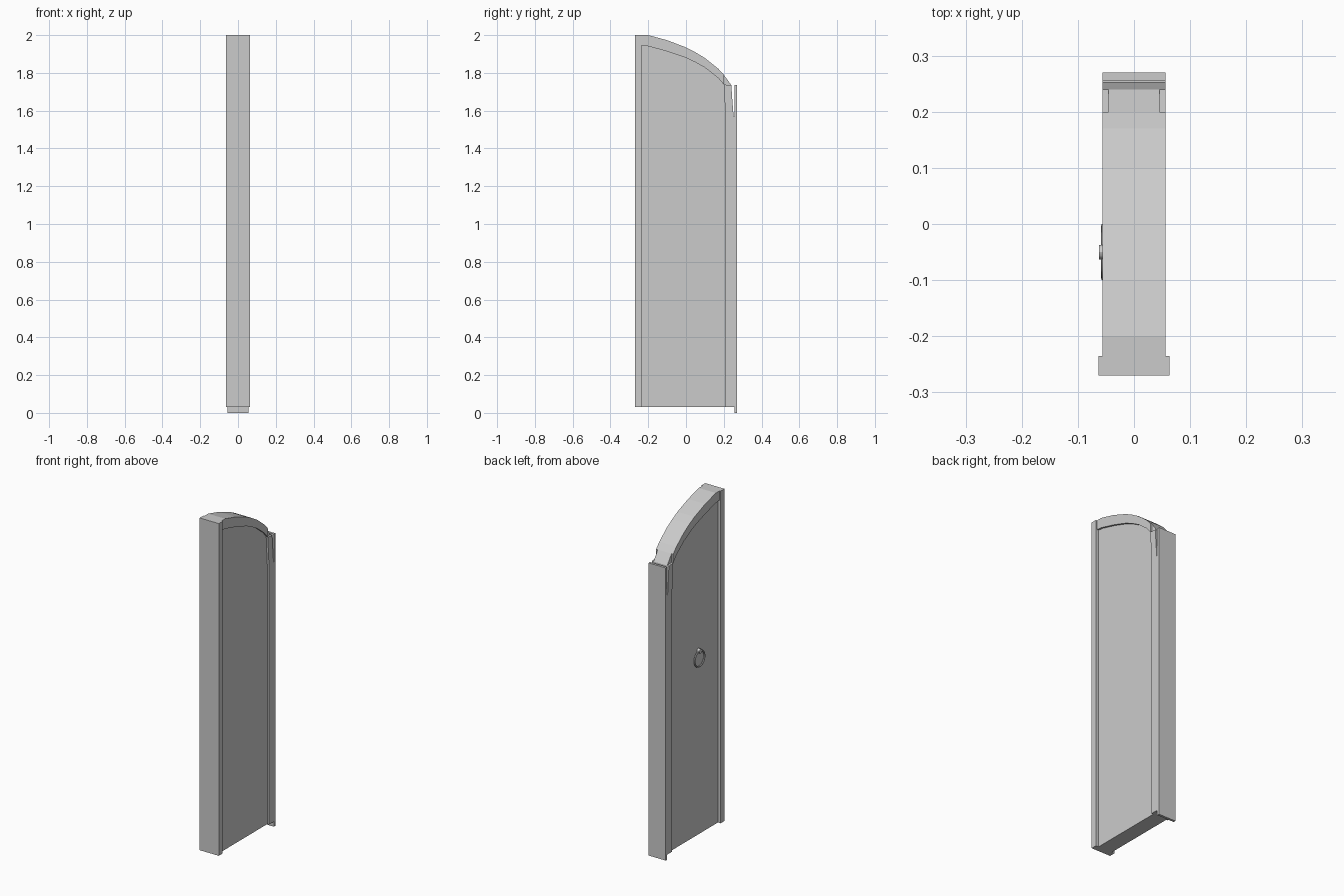
import bpy, bmesh, math

if "Cube" in bpy.data.objects:
    bpy.data.objects.remove(bpy.data.objects["Cube"])


def slab(name, outline, x0, x1):
    """Extrude a (y, z) outline from x0 to x1."""
    bm = bmesh.new()
    face = bm.faces.new([bm.verts.new((x0, y, z)) for y, z in outline])
    ext = bmesh.ops.extrude_face_region(bm, geom=[face])
    moved = [v for v in ext["geom"] if isinstance(v, bmesh.types.BMVert)]
    bmesh.ops.translate(bm, verts=moved, vec=(x1 - x0, 0, 0))
    bmesh.ops.recalc_face_normals(bm, faces=bm.faces[:])
    mesh = bpy.data.meshes.new(name)
    bm.to_mesh(mesh)
    bm.free()
    obj = bpy.data.objects.new(name, mesh)
    bpy.context.collection.objects.link(obj)
    return obj


def rect(y0, y1, z0, z1):
    return [(y0, z0), (y1, z0), (y1, z1), (y0, z1)]


BASE = 0.03
PANEL, FRAME, POST = 0.045, 0.056, 0.063

# Curves of the quarter arch, from the tall edge down to the short edge
arch_top = [(-0.235, 2.0), (-0.2, 2.0), (-0.1, 1.973), (0.0, 1.935),
            (0.05, 1.909), (0.1, 1.879), (0.17, 1.823), (0.2, 1.79)]
arch_under = [(-0.235, 1.945), (-0.2, 1.941), (-0.1, 1.914), (0.0, 1.88),
              (0.05, 1.856), (0.1, 1.828), (0.17, 1.773), (0.2, 1.738)]
# Free edge of the door, splayed away from the closing strip near the top
free_edge = [(0.24, 1.735), (0.245, 1.66), (0.252, 1.57), (0.256, 1.57),
             (0.256, BASE)]

# Recessed door panel
slab("door_panel", [(-0.235, BASE)] + arch_top + free_edge, -PANEL, PANEL)

# Raised frame on both faces
for side, s in (("left", -1), ("right", 1)):
    slab("arch_rail_" + side, arch_top + arch_under[::-1], s * PANEL, s * FRAME)
    slab("stile_" + side,
         [(0.21, BASE), (0.21, 1.57), (0.204, 1.66), (0.2, 1.738)] + free_edge,
         s * PANEL, s * FRAME)

# Hinge post and closing strip
slab("hinge_post", rect(-0.27, -0.235, BASE, 2.0), -POST, POST)
slab("closing_strip", rect(0.256, 0.27, 0.0, 1.735), -FRAME, FRAME)

# Ring pull on the left face
HY, HZ, R = -0.05, 1.075, 0.046
bpy.ops.mesh.primitive_torus_add(major_radius=R, minor_radius=0.005,
                                 major_segments=24, minor_segments=8,
                                 location=(-0.054, HY, HZ),
                                 rotation=(0, math.pi / 2, 0))
bpy.context.object.name = "ring_pull"
bpy.ops.object.shade_smooth_by_angle()
bpy.ops.mesh.primitive_cylinder_add(vertices=12, radius=0.013, depth=0.018,
                                    location=(-0.053, HY, HZ + R),
                                    rotation=(0, math.pi / 2, 0))
bpy.context.object.name = "ring_mount"
bpy.ops.object.shade_smooth_by_angle()
